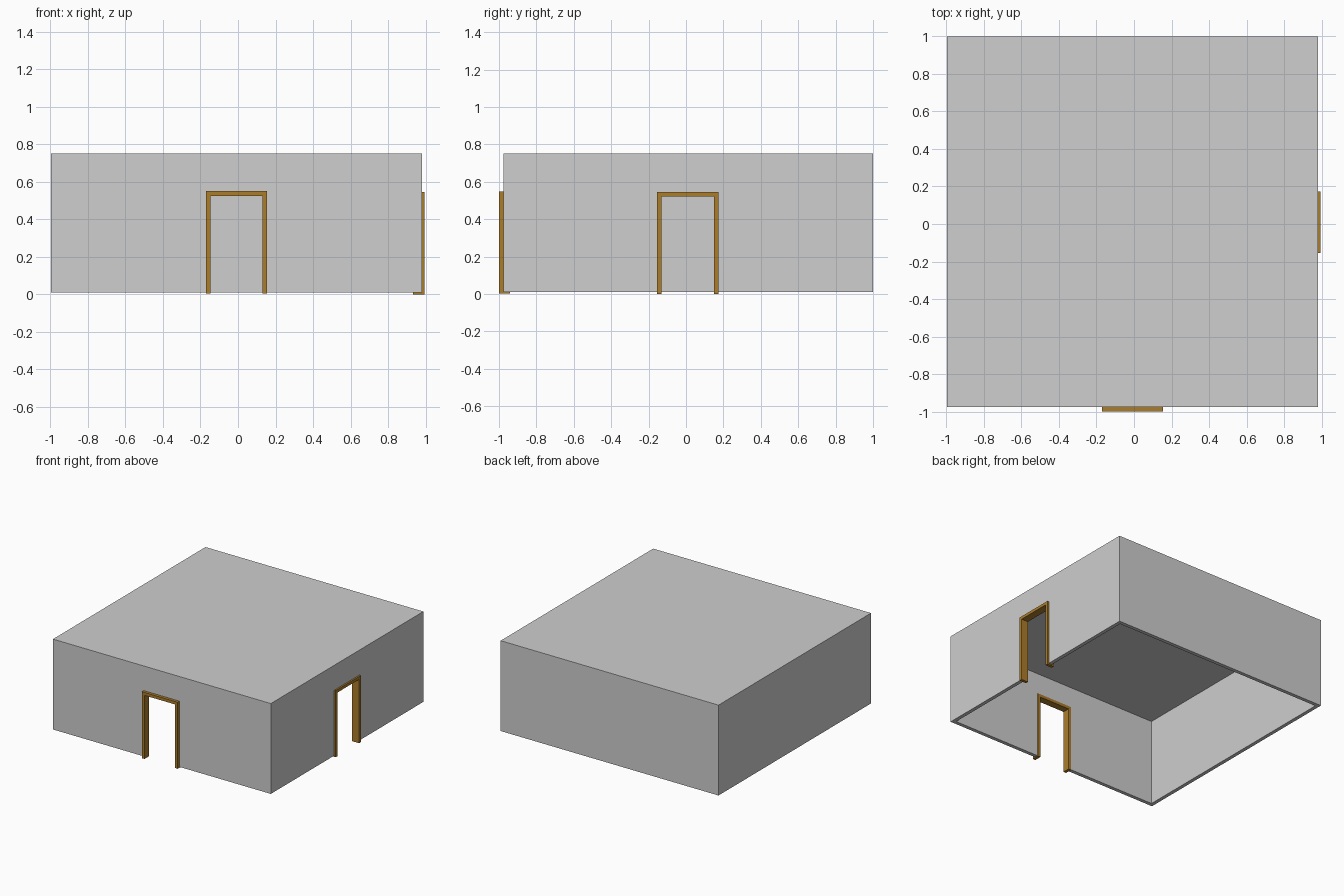
import bpy
import bmesh
from mathutils import Matrix, Vector

cube = bpy.data.objects.get("Cube")
if cube:
    bpy.data.objects.remove(cube, do_unlink=True)


def material(name, rgb):
    mat = bpy.data.materials.new(name)
    mat.use_nodes = True
    mat.diffuse_color = (*rgb, 1)
    mat.node_tree.nodes["Principled BSDF"].inputs["Base Color"].default_value = (*rgb, 1)
    return mat


def make_object(name, bm, mat):
    bmesh.ops.recalc_face_normals(bm, faces=bm.faces)
    mesh = bpy.data.meshes.new(name)
    bm.to_mesh(mesh)
    bm.free()
    mesh.materials.append(mat)
    obj = bpy.data.objects.new(name, mesh)
    bpy.context.collection.objects.link(obj)
    return obj


def box(bm, low, high):
    low, high = Vector(low), Vector(high)
    place = Matrix.Translation((low + high) / 2) @ Matrix.Diagonal((*(high - low), 1))
    return bmesh.ops.create_cube(bm, size=1, matrix=place)


plaster = material("light grey plaster", (0.62, 0.62, 0.62))
wood = material("golden brown wood", (0.41, 0.205, 0.024))

WALL, TRIM = 0.03, 0.024
LOW, HIGH = Vector((-0.995, -0.976, 0.01)), Vector((0.981, 1.0, 0.751))

# Room shell: outer box without a floor, thickened inwards
bm = bmesh.new()
box(bm, LOW, HIGH)
bmesh.ops.delete(bm, geom=[f for f in bm.faces if f.calc_center_median().z < 0.1],
                 context="FACES_ONLY")
room = make_object("room_shell", bm, plaster)
solid = room.modifiers.new("thickness", "SOLIDIFY")
solid.thickness = WALL
solid.offset = -1
solid.use_even_offset = True


# Door frame: one extruded arch outline, front at local y = 0
def door_frame(name, width, bottom, top, depth, place):
    outer, inner = width / 2, width / 2 - TRIM
    outline = [(-outer, bottom), (-outer, top), (outer, top), (outer, bottom),
               (inner, bottom), (inner, top - TRIM), (-inner, top - TRIM), (-inner, bottom)]
    bm = bmesh.new()
    face = bm.faces.new([bm.verts.new((x, 0, z)) for x, z in outline])
    extruded = bmesh.ops.extrude_face_region(bm, geom=[face])
    verts = [v for v in extruded["geom"] if isinstance(v, bmesh.types.BMVert)]
    bmesh.ops.translate(bm, verts=verts, vec=(0, depth, 0))
    make_object(name, bm, wood).matrix_world = place

    # Matching opening in the wall, hidden behind the trim
    bm = bmesh.new()
    side = outer - TRIM / 2
    box(bm, (-side, -0.1, -0.1), (side, 0.15, top - TRIM / 2))
    cutter = make_object(name + "_cutter", bm, plaster)
    cutter.matrix_world = place
    cutter.hide_render = True
    cutter.hide_viewport = True
    cut = room.modifiers.new(name + "_opening", "BOOLEAN")
    cut.operation = "DIFFERENCE"
    cut.solver = "EXACT"
    cut.object = cutter
    return cutter


front = Matrix.Translation((-0.009, -1.0, 0))
right = Matrix.Translation((0.994, 0.009, 0)) @ Matrix.Rotation(1.570796, 4, "Z")
cutters = [door_frame("front_door_frame", 0.325, 0.004, 0.549, 0.06, front),
           door_frame("side_door_frame", 0.327, 0.0, 0.546, 0.062, right)]

# Bake the openings into the shell and remove the cutters
bpy.context.view_layer.update()
graph = bpy.context.evaluated_depsgraph_get()
baked = bpy.data.meshes.new_from_object(room.evaluated_get(graph))
room.modifiers.clear()
room.data = baked
for cutter in cutters:
    bpy.data.objects.remove(cutter, do_unlink=True)
